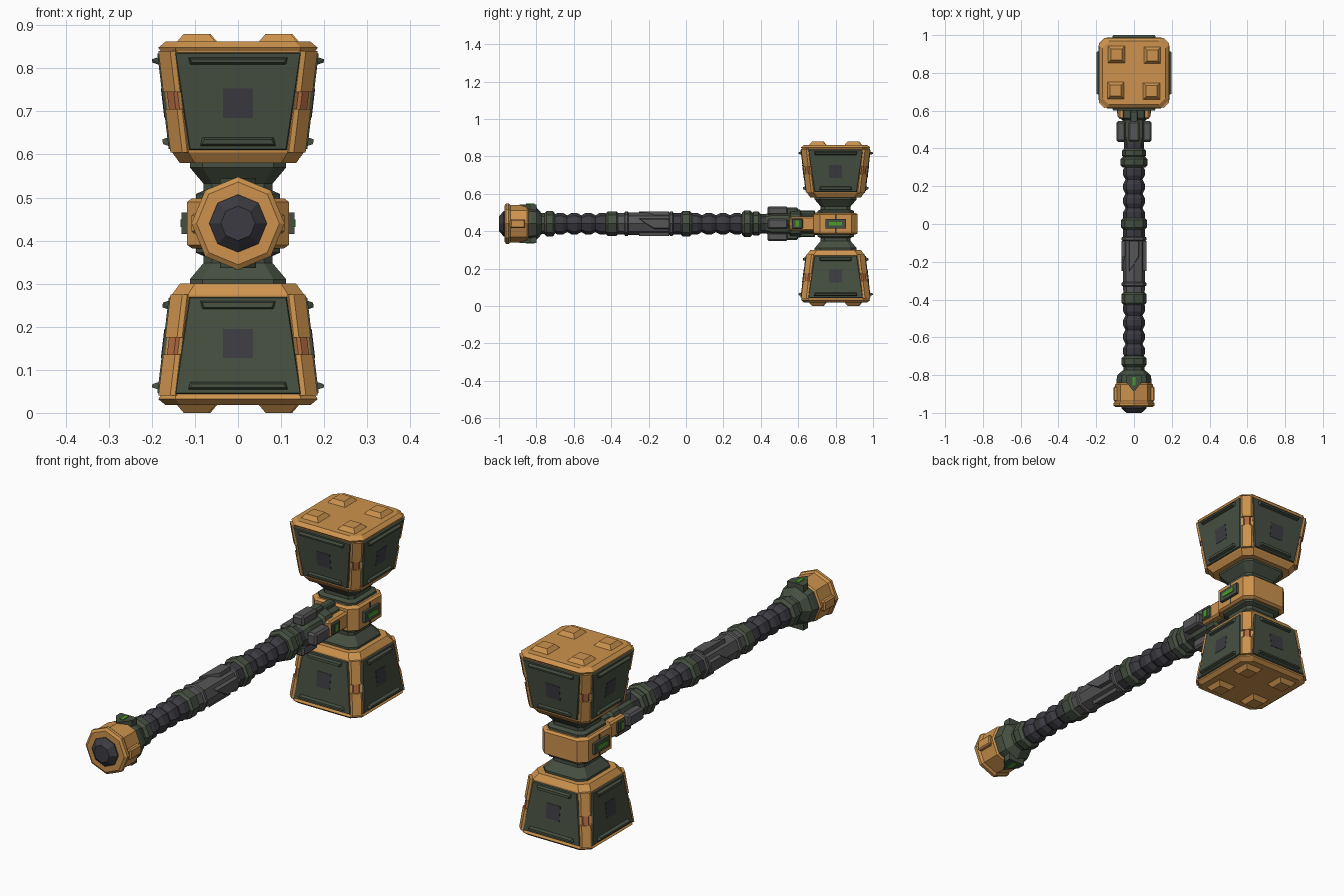
import bpy, bmesh, math
from mathutils import Matrix, Vector

if "Cube" in bpy.data.objects:
    bpy.data.objects.remove(bpy.data.objects["Cube"])

def material(name, col):
    m = bpy.data.materials.new(name)
    m.diffuse_color = (*col, 1)
    m.use_nodes = True
    m.node_tree.nodes["Principled BSDF"].inputs["Base Color"].default_value = m.diffuse_color
    return m

ORANGE = material("orange paint", (0.61, 0.29, 0.075))
GREEN = material("dark green armour", (0.062, 0.080, 0.054))
DARK = material("dark grip", (0.046, 0.044, 0.054))
GREY = material("grey metal", (0.092, 0.092, 0.097))
COPPER = material("copper", (0.46, 0.15, 0.055))
LIGHT = material("green light", (0.07, 0.34, 0.02))

def finish(name, bm, mat):
    bmesh.ops.recalc_face_normals(bm, faces=bm.faces)
    me = bpy.data.meshes.new(name)
    bm.to_mesh(me)
    bm.free()
    me.materials.append(mat)
    ob = bpy.data.objects.new(name, me)
    bpy.context.collection.objects.link(ob)
    return ob

def hulls(name, mat, pieces, places=(Matrix(),)):
    """Convex solids from point lists, repeated at each placement."""
    bm = bmesh.new()
    for M in places:
        for pts in pieces:
            tmp = bmesh.new()
            vs = [tmp.verts.new(M @ Vector(p)) for p in pts]
            bmesh.ops.convex_hull(tmp, input=vs)
            bmesh.ops.dissolve_limit(tmp, angle_limit=0.01, verts=tmp.verts, edges=tmp.edges)
            bmesh.ops.recalc_face_normals(tmp, faces=tmp.faces)
            me = bpy.data.meshes.new("tmp")
            tmp.to_mesh(me)
            tmp.free()
            bm.from_mesh(me)
            bpy.data.meshes.remove(me)
    return finish(name, bm, mat)

def loft(name, mat, rings, places=(Matrix(),)):
    bm = bmesh.new()
    for M in places:
        vs = [[bm.verts.new(M @ Vector(p)) for p in r] for r in rings]
        n = len(rings[0])
        for a, b in zip(vs, vs[1:]):
            for i in range(n):
                bm.faces.new((a[i], a[(i + 1) % n], b[(i + 1) % n], b[i]))
        bm.faces.new(vs[0])
        bm.faces.new(vs[-1])
    return finish(name, bm, mat)

def square(z, h, c):
    """Square section with cut corners."""
    q = h - c
    return [(h, -q, z), (h, q, z), (q, h, z), (-q, h, z),
            (-h, q, z), (-h, -q, z), (-q, -h, z), (q, -h, z)]

def turned(name, mat, profile, sides=8):
    """Eight-sided turned part along the handle axis, from (y, radius) points."""
    rings = [[(r * math.sin(2 * math.pi * k / sides), y, CZ + r * math.cos(2 * math.pi * k / sides))
              for k in range(sides)] for y, r in profile]
    return loft(name, mat, rings)

def box(x0, x1, y0, y1, z0, z1, b=0.0):
    """Box corners; b chamfers every edge."""
    out = []
    for x, sx in ((x0, 1), (x1, -1)):
        for y, sy in ((y0, 1), (y1, -1)):
            for z, sz in ((z0, 1), (z1, -1)):
                out += [(x, y + b * sy, z + b * sz), (x + b * sx, y, z + b * sz),
                        (x + b * sx, y + b * sy, z)]
    return out

CZ = 0.44
HEAD = Matrix.Translation((0, 0.8, CZ))
ENDS = [HEAD @ Matrix.Diagonal((1, 1, s, 1)) for s in (1, -1)]
SIDES = [E @ Matrix.Rotation(k * math.pi / 2, 4, 'Z') for E in ENDS for k in range(4)]
AXIS = Matrix.Translation((0, 0, CZ))
AROUND = [AXIS @ Matrix.Rotation(k * math.pi / 2, 4, 'Y') for k in range(4)]
LEFT_RIGHT = [AROUND[1], AROUND[3]]
UP_DOWN = [AROUND[0], AROUND[2]]

# Hammer heads: tapered orange frames with cut corners
loft("head_frame", ORANGE, [square(0.14, 0.135, 0.035), square(0.165, 0.153, 0.037),
     square(0.40, 0.180, 0.035), square(0.408, 0.185, 0.04), square(0.422, 0.168, 0.035)], ENDS)

def h(z):
    return 0.151 + (z - 0.165) / 0.235 * 0.028

def plate(w0, z0, w1, z1, o0, o1, inset):
    """Tapered plate lying on the sloping front face of a head."""
    pts = []
    for off, i in ((o0, 0), (o1, inset)):
        for w, z in ((w0 - i, z0 + i), (w1 - i, z1 - i)):
            pts += [(-w, -h(z) - off, z), (w, -h(z) - off, z)]
    return pts

# Armour panels, ridges and dark square badges on every side
hulls("head_panel", GREEN, [plate(0.117, 0.167, 0.150, 0.400, -0.01, 0.009, 0.006)], SIDES)
hulls("panel_ridge", GREEN, [plate(0.113, 0.366, 0.118, 0.388, 0.0, 0.023, 0.007),
      plate(0.090, 0.177, 0.085, 0.202, 0.0, 0.021, 0.007)], SIDES)
hulls("panel_square", DARK, [plate(0.035, 0.245, 0.035, 0.313, 0.006, 0.0105, 0)], SIDES)

# Corner guards over the cut corners, with a copper pin between them
def guard(z0, z1, w, off):
    pts = []
    for z in (z0, z1):
        for q, s in ((w, off), (w * 0.72, off + 0.009), (w, -0.01)):
            m = h(z) - 0.017 + s * 0.707
            pts += [(m + q, -m + q, z), (m - q, -m - q, z)]
    return pts
hulls("corner_guard", ORANGE, [guard(0.165, 0.265, 0.019, 0.004), guard(0.305, 0.40, 0.019, 0.004)], SIDES)
hulls("corner_pin", COPPER, [guard(0.255, 0.315, 0.011, 0.0)], SIDES)

# Four studs on each striking face
hulls("striking_stud", ORANGE, [[(0.097 + a * r, 0.093 + b * r, z) for z, r in ((0.415, 0.05), (0.44, 0.029))
      for a in (-1, 1) for b in (-1, 1)]], SIDES)

# Waists and central block
loft("head_waist", GREEN, [square(0.145, 0.112, 0.03), square(0.130, 0.112, 0.03), square(0.092, 0.08, 0.02),
     square(0.076, 0.08, 0.02), square(0.068, 0.098, 0.025), square(0.045, 0.098, 0.025)], ENDS)
loft("centre_block", ORANGE, [square(-0.058, 0.107, 0.03), square(-0.05, 0.118, 0.034),
     square(0.05, 0.118, 0.034), square(0.058, 0.107, 0.03)], [HEAD])
hulls("block_light_housing", GREEN, [box(s * 0.105, s * 0.131, -0.055, 0.055, -0.025, 0.025, s and 0.0)
      for s in (1, -1)], [HEAD])
hulls("block_light", LIGHT, [box(s * 0.128, s * 0.134, -0.035, 0.035, -0.009, 0.009)
      for s in (1, -1)], [HEAD])
hulls("block_seam", DARK, [box(s * 0.112, s * 0.1187, -0.004, 0.004, -0.05, 0.05)
      for s in (1, -1)], [HEAD])

# Joint between handle and head
turned("joint_core", GREEN, [(0.42, 0.05), (0.46, 0.062), (0.55, 0.062), (0.56, 0.075),
       (0.61, 0.075), (0.62, 0.06), (0.72, 0.06)])
hulls("joint_finger", GREY, [box(-0.029, 0.029, 0.435, 0.545, 0.045, 0.093, 0.009)], AROUND)
hulls("finger_tip", GREEN, [box(-0.022, 0.022, 0.535, 0.60, 0.045, 0.086, 0.007)], UP_DOWN)
hulls("joint_bracket", ORANGE, [box(-0.038, 0.038, 0.555, 0.69, 0.04, 0.082, 0.008)], LEFT_RIGHT)
hulls("joint_light_housing", GREEN, [box(-0.027, 0.027, 0.565, 0.625, 0.06, 0.088, 0.005)], LEFT_RIGHT)
hulls("joint_light", LIGHT, [box(-0.016, 0.016, 0.585, 0.603, 0.08, 0.091)], LEFT_RIGHT)
hulls("joint_strut", GREEN, [box(-0.02, 0.02, 0.60, 0.69, 0.04, 0.072, 0.006)], UP_DOWN)

# Beaded grips
def beads(y0, y1, n):
    d = (y1 - y0) / n
    prof = [(y0, 0.045)]
    for i in range(n):
        y = y0 + i * d
        prof += [(y + d * 0.3, 0.057), (y + d * 0.7, 0.057), (y + d, 0.045)]
    return prof
turned("lower_grip", DARK, beads(-0.71, -0.41, 4))
turned("upper_grip", DARK, beads(0.01, 0.31, 4))
turned("upper_neck", DARK, [(0.38, 0.052), (0.45, 0.052)])

# Green rings on the handle
def ring(name, y0, y1, r):
    turned(name, GREEN, [(y0, r - 0.012), (y0 + 0.012, r), (y1 - 0.012, r), (y1, r - 0.012)])
ring("lower_ring", -0.43, -0.36, 0.066)
ring("middle_ring", -0.03, 0.032, 0.068)
ring("upper_ring", 0.30, 0.355, 0.072)
ring("upper_ring_small", 0.35, 0.40, 0.064)

# Grey middle section with slanted cover plates
turned("middle_tube", GREY, [(-0.37, 0.056), (-0.33, 0.058), (-0.325, 0.066), (-0.312, 0.066),
       (-0.307, 0.059), (-0.09, 0.059), (-0.085, 0.066), (-0.072, 0.066), (-0.066, 0.056)])
turned("middle_neck", DARK, [(-0.075, 0.058), (-0.02, 0.058)])
hulls("middle_cover", GREY, [[(x * k, y, z) for z, k in ((0.035, 1), (0.065, 0.8))
      for x, y in ((-0.03, -0.25), (0.03, -0.17), (-0.03, -0.09), (0.03, -0.09))]], AROUND)

# Lower collar, pommel and end cap
turned("pommel_collar", GREEN, [(-0.70, 0.054), (-0.712, 0.067), (-0.745, 0.067), (-0.757, 0.056),
       (-0.772, 0.056), (-0.80, 0.088), (-0.825, 0.093), (-0.86, 0.093)])
turned("pommel", ORANGE, [(-0.835, 0.085), (-0.85, 0.100), (-0.938, 0.100), (-0.948, 0.108),
       (-0.962, 0.108), (-0.970, 0.096), (-0.970, 0.06)])
hulls("pommel_tab", ORANGE, [box(-0.024, 0.024, -0.94, -0.86, 0.08, 0.108, 0.006)], LEFT_RIGHT)
hulls("collar_wedge", GREEN, [[(x, y, z) for z in (0.07, 0.104)
      for x, y in ((-0.042, -0.80), (0.042, -0.80), (-0.042, -0.835), (0.042, -0.835), (0, -0.89))]], UP_DOWN)
hulls("collar_light", LIGHT, [box(-0.009, 0.009, -0.855, -0.81, 0.10, 0.107)], UP_DOWN)
turned("end_cap", DARK, [(-0.95, 0.067), (-0.975, 0.067), (-1.0, 0.040)])
